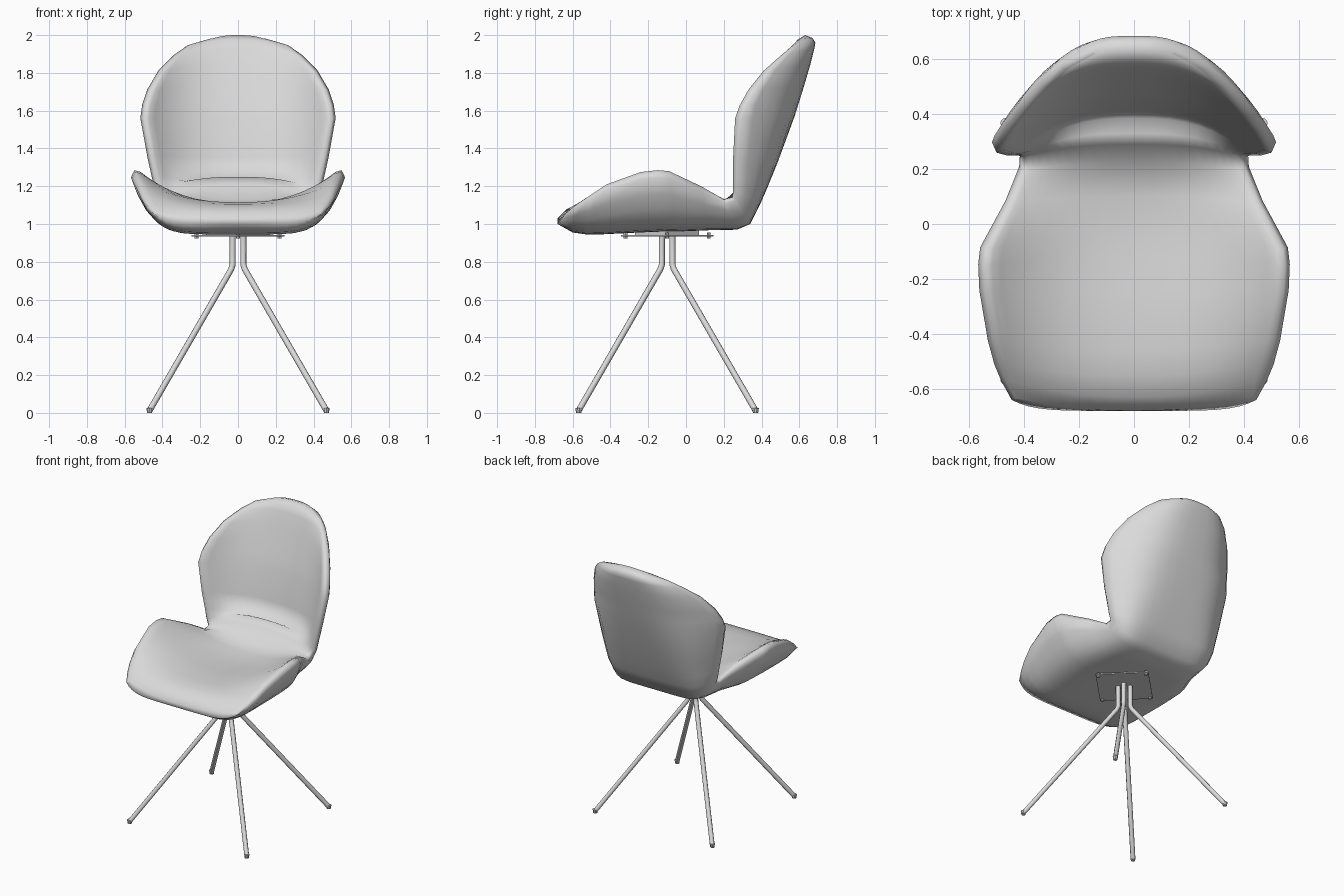
import bpy, bmesh
from mathutils import Vector

cube = bpy.data.objects.get("Cube")
if cube:
    bpy.data.objects.remove(cube, do_unlink=True)

grey = bpy.data.materials.new("plain_grey")
grey.use_nodes = True
grey.diffuse_color = (0.7, 0.7, 0.7, 1)
grey.node_tree.nodes["Principled BSDF"].inputs["Base Color"].default_value = (0.7, 0.7, 0.7, 1)


def finish(name, bm, smooth=True):
    bmesh.ops.recalc_face_normals(bm, faces=bm.faces)
    mesh = bpy.data.meshes.new(name)
    bm.to_mesh(mesh)
    bm.free()
    mesh.materials.append(grey)
    obj = bpy.data.objects.new(name, mesh)
    bpy.context.collection.objects.link(obj)
    for poly in mesh.polygons:
        poly.use_smooth = smooth
    return obj


def disc(name, location, radius, depth, sides, top_radius=None):
    bm = bmesh.new()
    bmesh.ops.create_cone(bm, cap_ends=True, segments=sides, radius1=radius,
                          radius2=top_radius or radius, depth=depth)
    bmesh.ops.translate(bm, verts=bm.verts, vec=location)
    return finish(name, bm, False)


# Shell stations, front of seat to top of back:
# outer centre (y, z), inner centre (y, z), wing edge (y, z), half width
seat = [
    ((-.68, 1.0), (-.68, 1.03), (-.635, 1.06), .445),
    ((-.60, .955), (-.63, 1.08), (-.57, 1.11), .482),
    ((-.53, .945), (-.55, 1.105), (-.51, 1.15), .508),
    ((-.45, .945), (-.46, 1.115), (-.42, 1.21), .532),
    ((-.25, .955), (-.25, 1.11), (-.24, 1.275), .563),
    ((-.12, .96), (-.12, 1.10), (-.15, 1.285), .567),
    ((-.05, .96), (-.05, 1.10), (-.09, 1.28), .56),
    ((.12, .967), (.10, 1.10), (.08, 1.2), .468),
    ((.27, .97), (.22, 1.13), (.20, 1.13), .418),
]
back = [
    ((.34, 1.0), (.29, 1.21), (.245, 1.14), .415),
    ((.395, 1.11), (.33, 1.25), (.25, 1.18), .44),
    ((.43, 1.19), (.385, 1.22), (.25, 1.25), .455),
    ((.483, 1.32), (.41, 1.35), (.25, 1.36), .48),
    ((.575, 1.57), (.45, 1.56), (.26, 1.56), .517),
    ((.60, 1.65), (.475, 1.64), (.285, 1.63), .507),
    ((.625, 1.73), (.50, 1.72), (.33, 1.71), .48),
    ((.66, 1.85), (.54, 1.84), (.41, 1.81), .42),
    ((.68, 1.93), (.57, 1.93), (.50, 1.89), .34),
    ((.685, 1.96), (.59, 1.975), (.565, 1.945), .265),
    ((.67, 1.985), (.63, 2.0), (.62, 1.98), .15),
]
ACROSS = [i / 9 for i in range(-9, 10)]


def section(bm, outer, inner, edge, width, outer_power, inner_power):
    """Closed loop: outer row, right rim, reversed inner row, left rim."""
    def row(centre, scale, reach, exponent):
        verts = []
        for u in ACROSS:
            # Bunch the points toward the rims
            s = u * (1.5 - 0.5 * abs(u))
            y, z = Vector(centre).lerp(Vector(edge), reach * abs(s) ** exponent)
            verts.append(bm.verts.new((s * width * scale, y, z)))
        return verts

    left, right = (bm.verts.new((s * width * .968, *edge)) for s in (-1, 1))
    return (row(outer, 1, .88, outer_power) + [right]
            + row(inner, .91, .95, inner_power)[::-1] + [left])


# Padded one-piece shell, boxier under the seat and rounder up the back
bm = bmesh.new()
loops = [section(bm, *s, 6, 2.3) for s in seat]
loops += [section(bm, *s, max(3, 7.5 - i), 2.6) for i, s in enumerate(back)]
count = len(loops[0])
for a, b in zip(loops, loops[1:]):
    for k in range(count):
        n = (k + 1) % count
        bm.faces.new((a[k], a[n], b[n], b[k]))
for loop in (loops[0], loops[-1]):
    side = len(ACROSS)
    outer, inner = loop[:side], loop[side + 1:-1][::-1]
    for k in range(side - 1):
        bm.faces.new((outer[k], outer[k + 1], inner[k + 1], inner[k]))
    bm.faces.new((outer[-1], loop[side], inner[-1]))
    bm.faces.new((outer[0], inner[0], loop[-1]))
finish("seat_shell", bm)

# Mounting plates under the seat
CY = -.1
disc("mount_plate", (0, CY, .938), .245, .008, 4)
disc("mount_spacer", (0, CY, .955), .17, .03, 4)
for k, (x, y) in enumerate(((.22, 0), (-.22, 0), (0, .22), (0, -.22))):
    disc(f"bolt_{k + 1}", (x, CY + y, .938), .01, .032, 8)

# Four bent tube legs with small feet
for sx, side in ((1, "left"), (-1, "right")):
    for sy, end in ((-1, "front"), (1, "back")):
        path = [(.028, .94), (.028, .785), (.036, .76), (.465, .018)]
        curve = bpy.data.curves.new(f"{end}_{side}_leg", "CURVE")
        curve.dimensions = "3D"
        curve.bevel_depth = .016
        curve.bevel_resolution = 2
        curve.use_fill_caps = True
        spline = curve.splines.new("POLY")
        spline.points.add(len(path) - 1)
        for point, (r, z) in zip(spline.points, path):
            point.co = (sx * r, CY + sy * r, z, 1)
        spline.use_smooth = True
        curve.materials.append(grey)
        leg = bpy.data.objects.new(f"{end}_{side}_leg", curve)
        bpy.context.collection.objects.link(leg)
        disc(f"{end}_{side}_foot", (sx * .468, CY + sy * .468, .0125), .014, .025, 10, .018)
